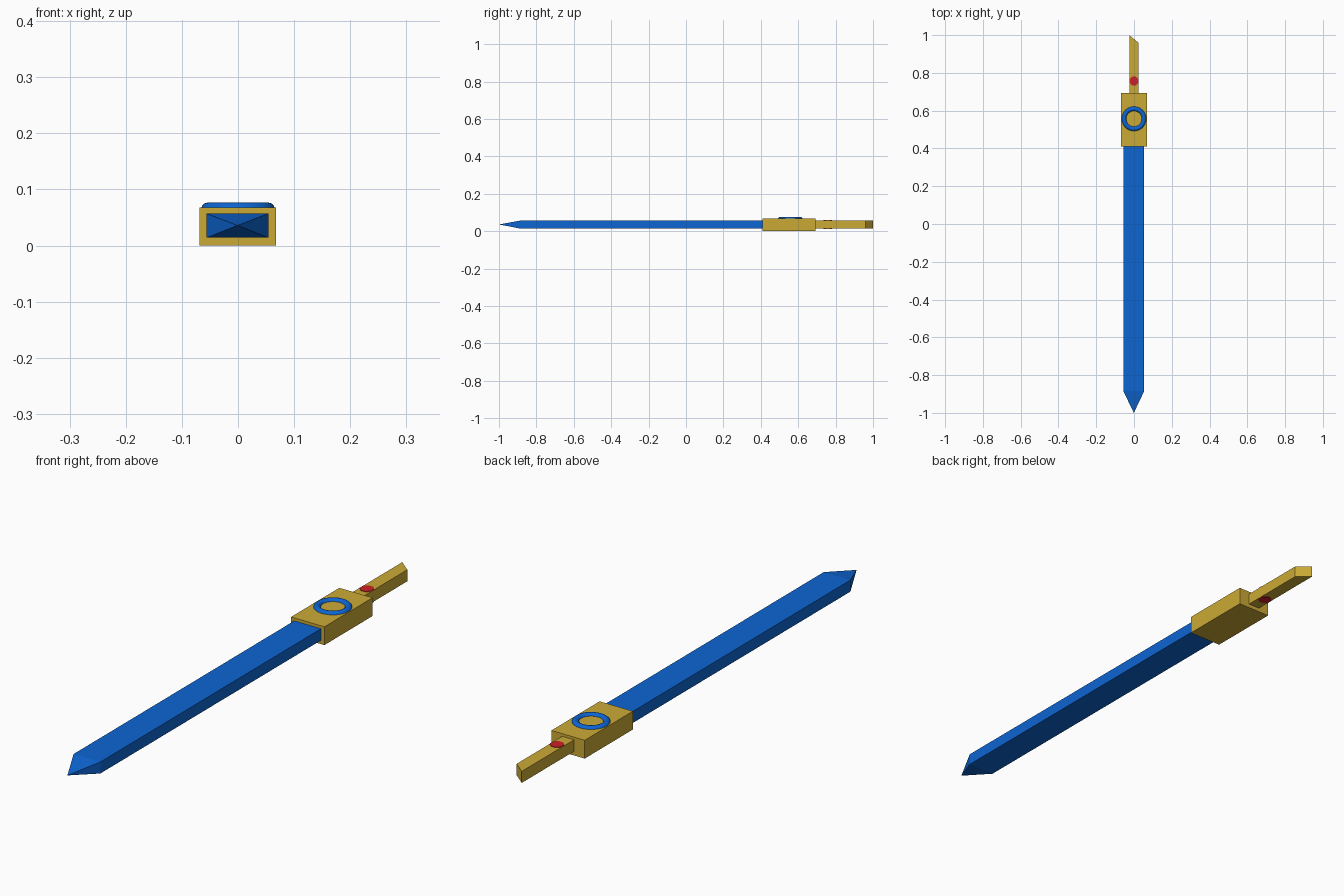
import bpy, bmesh, math

if "Cube" in bpy.data.objects:
    bpy.data.objects.remove(bpy.data.objects["Cube"])


def material(name, rgb):
    m = bpy.data.materials.new(name)
    m.diffuse_color = (*rgb, 1)
    m.use_nodes = True
    m.node_tree.nodes["Principled BSDF"].inputs["Base Color"].default_value = m.diffuse_color
    return m


blue = material("blue", (0.004, 0.13, 0.65))
gold = material("gold", (0.60, 0.40, 0.036))
red = material("red", (0.62, 0.014, 0.021))


def prism(name, outline, z0, z1, mat):
    """Extrude an (x, y) outline from z0 to z1."""
    bm = bmesh.new()
    face = bm.faces.new([bm.verts.new((x, y, z0)) for x, y in outline])
    top = bmesh.ops.extrude_face_region(bm, geom=[face])["geom"]
    for v in top:
        if isinstance(v, bmesh.types.BMVert):
            v.co.z = z1
    bmesh.ops.recalc_face_normals(bm, faces=bm.faces)
    me = bpy.data.meshes.new(name)
    bm.to_mesh(me)
    bm.free()
    me.materials.append(mat)
    ob = bpy.data.objects.new(name, me)
    bpy.context.collection.objects.link(ob)
    return ob


# Blade: a bar whose front end is poked out to a four-sided point
blade = prism("blade", [(-0.056, -0.885), (0.054, -0.885), (0.054, 0.43), (-0.056, 0.43)],
              0.014, 0.057, blue)
bm = bmesh.new()
bm.from_mesh(blade.data)
front = min(bm.faces, key=lambda f: f.calc_center_median().y)
tip = bmesh.ops.poke(bm, faces=[front])["verts"][0]
tip.co = (-0.001, -1.0, 0.036)
bm.to_mesh(blade.data)
bm.free()

# Guard block
prism("guard", [(-0.069, 0.41), (0.068, 0.41), (0.068, 0.693), (-0.069, 0.693)],
      0.0, 0.068, gold)

# Grip with a slanted end
prism("grip", [(-0.025, 0.68), (0.0235, 0.68), (0.0235, 0.96), (-0.025, 1.0)],
      0.015, 0.058, gold)

# Ring half sunk into the guard
bpy.ops.mesh.primitive_torus_add(location=(0, 0.557, 0.064), major_radius=0.053,
                                 minor_radius=0.013, major_segments=48, minor_segments=12)
ring = bpy.context.object
ring.name = "ring"
ring.data.materials.append(blue)
bpy.ops.object.shade_smooth_by_angle(angle=math.radians(40))

# Button running through the grip
prism("button", [(0.025 * math.cos((i + 0.5) * math.pi / 4),
                  0.757 + 0.025 * math.sin((i + 0.5) * math.pi / 4)) for i in range(8)],
      0.013, 0.060, red)
